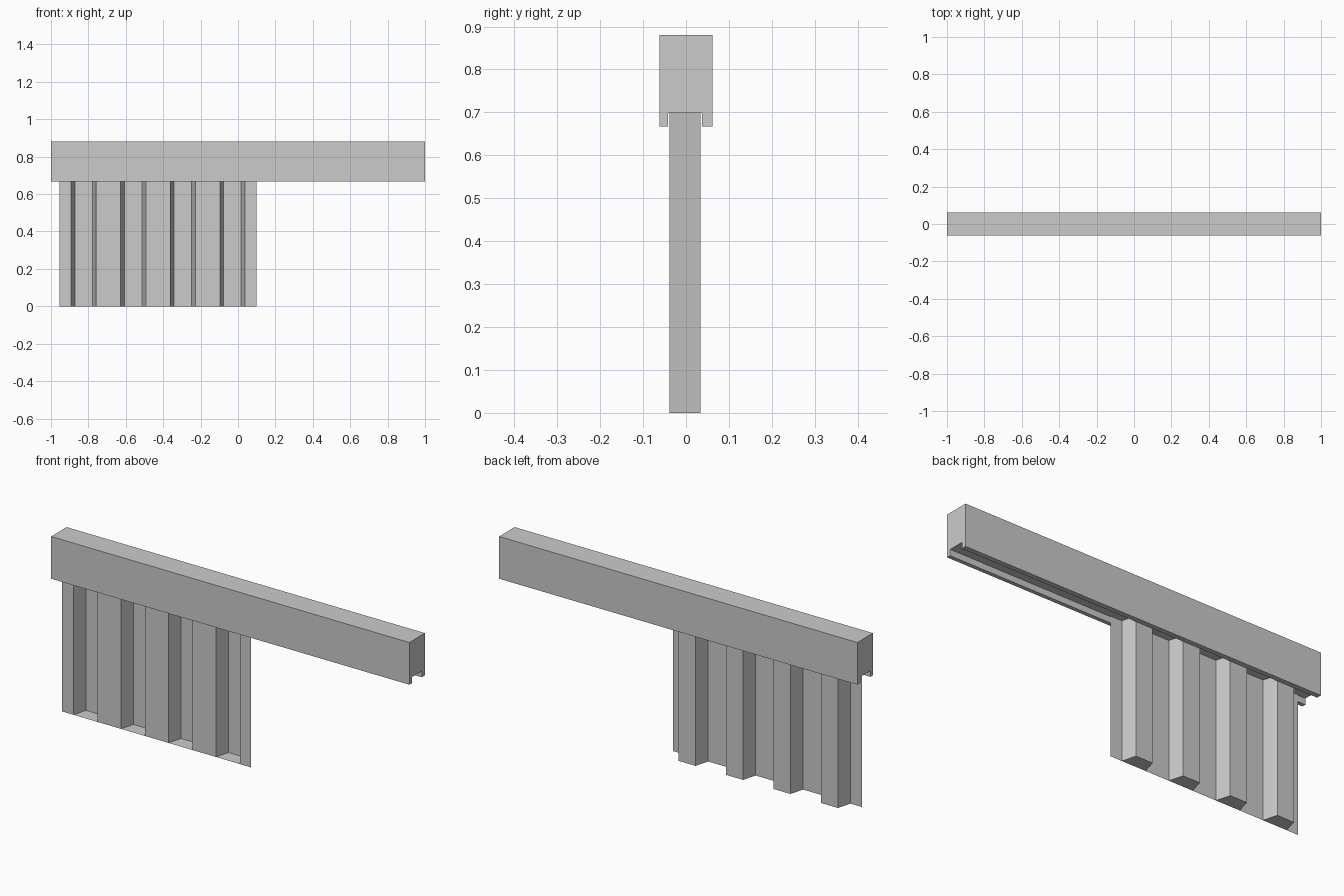
import bpy, bmesh

if "Cube" in bpy.data.objects:
    bpy.data.objects.remove(bpy.data.objects["Cube"])


def extrude(bm, pts, vec, closed):
    """Sweep a profile along vec, returning the start vertices."""
    a = [bm.verts.new(p) for p in pts]
    b = [bm.verts.new([p[i] + vec[i] for i in range(3)]) for p in pts]
    n = len(pts)
    for i in range(n if closed else n - 1):
        j = (i + 1) % n
        bm.faces.new((a[i], a[j], b[j], b[i]))
    if closed:
        bm.faces.new(a[::-1])
        bm.faces.new(b)
        bmesh.ops.recalc_face_normals(bm, faces=bm.faces[:])
    return a


def finish(name, bm):
    mesh = bpy.data.meshes.new(name)
    bm.to_mesh(mesh)
    bm.free()
    bpy.context.collection.objects.link(bpy.data.objects.new(name, mesh))


# Top rail: box section with a shallow groove underneath
BOTTOM, GROOVE, TOP = 0.667, 0.698, 0.88
section = [(-0.062, BOTTOM), (-0.042, BOTTOM), (-0.042, GROOVE), (0.037, GROOVE),
           (0.037, BOTTOM), (0.062, BOTTOM), (0.062, TOP), (-0.062, TOP)]
bm = bmesh.new()
extrude(bm, [(-1, y, z) for y, z in section], (2, 0, 0), True)
finish("top_rail", bm)

# Corrugated panel: thin sheet with four ribs pushed to the back
FRONT, BACK = -0.038, 0.034
START, END, PITCH = -0.955, 0.099, 0.265
profile = [(START, FRONT, 0)]
for i in range(4):
    x = -0.892 + i * PITCH
    profile += [(x, FRONT, 0), (x + 0.02, BACK, 0),
                (x + 0.114, BACK, 0), (x + 0.134, FRONT, 0)]
profile.append((END, FRONT, 0))
bm = bmesh.new()
base = extrude(bm, profile, (0, 0, GROOVE), False)

# Floor closing the bottom of each rib
for i in range(1, 17, 4):
    bm.faces.new(base[i:i + 4])
bmesh.ops.recalc_face_normals(bm, faces=bm.faces[:])
finish("corrugated_panel", bm)
